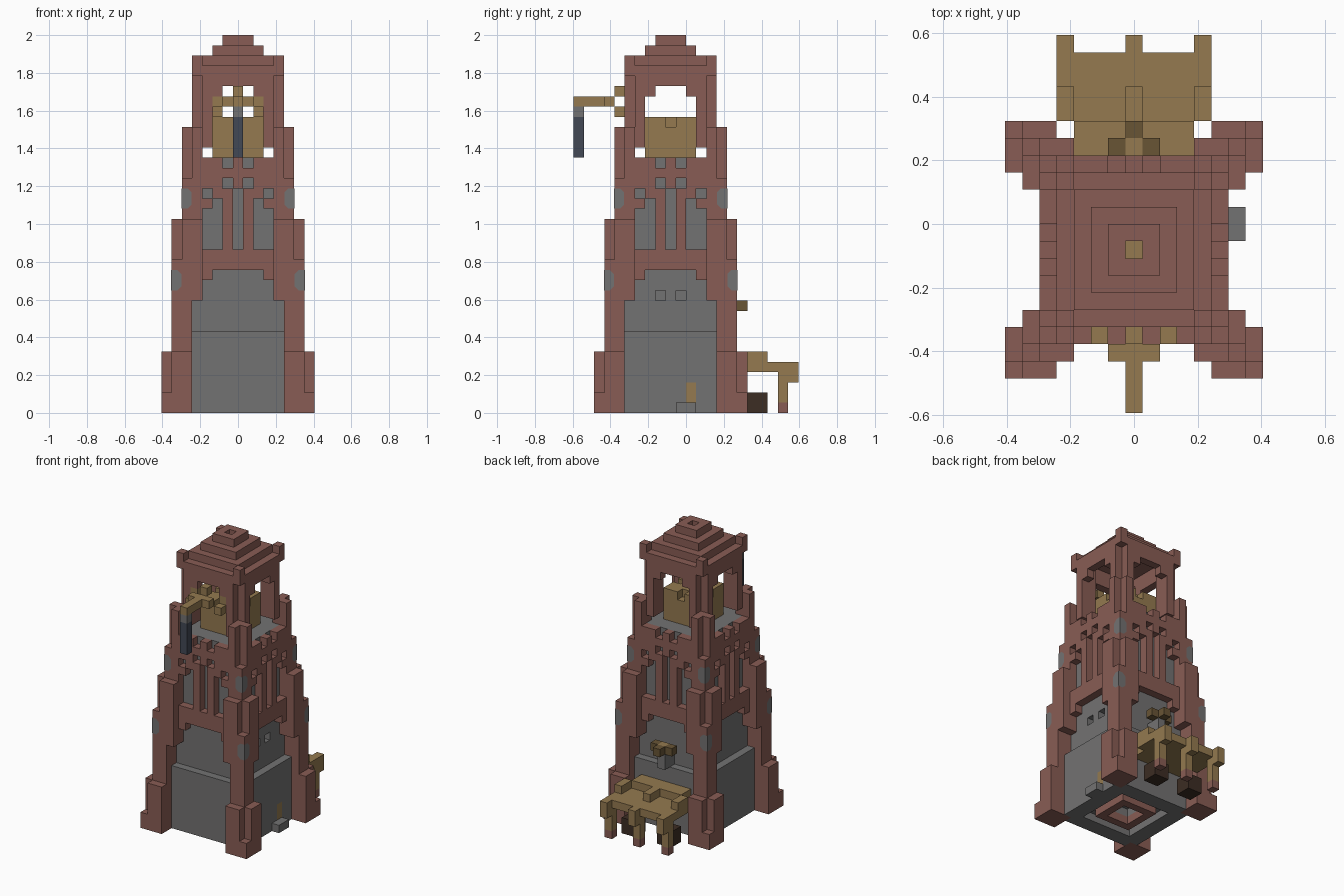
import bpy
import bmesh
from math import radians
from mathutils import Vector

UNIT = 2 / 37          # size of one block
SHIFT = Vector((0, -1.5, 0))   # tower axis sits ahead of the model centre

if "Cube" in bpy.data.objects:
    bpy.data.objects.remove(bpy.data.objects["Cube"])


def material(name, red, green, blue):
    mat = bpy.data.materials.new(name)
    mat.use_nodes = True
    color = (red, green, blue, 1)
    mat.diffuse_color = color
    mat.node_tree.nodes["Principled BSDF"].inputs["Base Color"].default_value = color
    return mat


BRICK = material("red brick", .25, .108, .089)
STONE = material("grey stone", .171, .168, .168)
WOOD = material("pale wood", .297, .194, .08)
BROWN = material("brown wood", .138, .089, .036)
DARK = material("dark wood", .045, .026, .017)
CLOTH = material("slate cloth", .054, .065, .089)


def span(limits):
    """One number is a single block, a pair is an inclusive range."""
    first, last = limits if isinstance(limits, tuple) else (limits, limits)
    return range(first, last + 1)


def block(x, y, low, high):
    return {(i, j, k) for i in span(x) for j in span(y) for k in range(low, high)}


def square(reach, low, high):
    return block((-reach, reach), (-reach, reach), low, high)


def mirror(cells):
    return cells | {(-i, j, k) for i, j, k in cells}


def around(cells):
    """Repeat on all four sides of the tower."""
    result = set()
    for _ in range(4):
        cells = {(-j, i, k) for i, j, k in cells}
        result |= cells
    return result


def finish(name, bm, mat):
    mesh = bpy.data.meshes.new(name)
    bm.to_mesh(mesh)
    bm.free()
    mesh.materials.append(mat)
    obj = bpy.data.objects.new(name, mesh)
    bpy.context.collection.objects.link(obj)
    return obj


def part(name, mat, cells):
    """Skin a set of blocks with its outer faces only."""
    bm = bmesh.new()
    corners = {}

    def corner(point):
        key = tuple(round(2 * c) for c in point)
        if key not in corners:
            corners[key] = bm.verts.new((point + SHIFT) * UNIT)
        return corners[key]

    for cell in cells:
        middle = Vector(cell) + Vector((0, 0, .5))
        for axis in range(3):
            for sign in (-1, 1):
                step = Vector((0, 0, 0))
                step[axis] = sign
                if tuple(int(c) for c in Vector(cell) + step) in cells:
                    continue
                u, v = Vector((0, 0, 0)), Vector((0, 0, 0))
                u[(axis + 1) % 3] = .5
                v[(axis + 2) % 3] = .5 * sign
                face = middle + step / 2
                bm.faces.new([corner(face + p) for p in (-u - v, u - v, u + v, v - u)])
    bmesh.ops.dissolve_limit(bm, angle_limit=radians(1), verts=bm.verts, edges=bm.edges)
    return finish(name, bm, mat)


# Stepped corner buttresses with notched outer edges
lower = block((5, 7), (5, 7), 0, 6) - block(7, 7, 2, 6)
middle = block((5, 6), (5, 6), 6, 11) | block((4, 6), (4, 6), 11, 19)
middle -= block(6, 6, 15, 19)
upper = block((4, 5), (4, 5), 19, 28) - block(5, 5, 23, 28)
buttresses = around(lower | middle | upper)
part("corner_buttresses", BRICK, buttresses)

# Arch, slit windows and battlements, repeated on each side
openings = block(0, -5, 16, 22) | mirror(
    block(3, -5, 16, 20) | block(2, -5, 16, 21) | block(3, -5, 21, 22)
    | block(1, -5, 22, 23) | block(1, -5, 24, 25))
screen = block((-3, 3), -5, 14, 25) - openings
screen |= mirror(block(3, -5, 13, 14))
part("window_screens", BRICK, around(screen) - buttresses)

# Stone core with a recess underneath and small wall holes
door = block(5, 2, 1, 3)
core = square(5, 0, 8) | square(4, 8, 25)
core -= square(3, 0, 1) | square(1, 1, 2)
core -= block(4, -1, 11, 12) | block(4, 1, 11, 12)
plinth_ring = square(2, 0, 1) - square(1, 0, 1)
part("stone_core", STONE, core - buttresses - door)
part("base_ring", BRICK, plinth_ring)
part("side_door", WOOD, door)
part("side_step", STONE, block(6, (1, 2), 0, 1))

# Belfry pillars, brackets and stepped roof
pillar = block((3, 4), (3, 4), 26, 33) - block(4, 4, 28, 33)
pillar |= block(4, 4, 33, 35)
beam = square(4, 32, 34) - square(3, 32, 34)
beam -= around(block(4, 4, 32, 33))
bracket = mirror(block(2, -4, 31, 32))
roof = square(3, 34, 35) | square(2, 35, 36) | square(1, 36, 37)
roof -= block(0, 0, 34, 37)
part("belfry", BRICK, around(pillar | bracket) | beam | roof)

# Wooden chamber inside the belfry
part("belfry_chamber", WOOD, square(2, 25, 29) - around(block(2, 0, 28, 29)))

# Hoist on the front, with its hanging cloth
hoist = block(0, (-9, -6), 30, 31) | block((-1, 1), -6, 30, 31)
hoist |= block(0, -5, 31, 32)
hoist |= mirror(block(2, -5, 29, 30) | block(2, -4, 30, 31))
part("hoist", WOOD, hoist)
part("hoist_hook", STONE, block(0, -9, 29, 30))
part("hanging_cloth", CLOTH, block(0, -9, 25, 29))

# Rear landing with raised ribs, posts and end lips
deck = block((-4, 4), (8, 11), 4, 5) | block((-3, 3), (6, 7), 4, 6)
posts = set()
feet = set()
for x in (-4, 0, 4):
    deck |= block(x, (8, 9), 5, 6) | block(x, 12, 3, 5)
    posts |= block(x, 11, 1, 4)
    feet |= block(x, 11, 0, 1)
part("landing_deck", WOOD, deck)
part("landing_posts", WOOD, posts)
part("landing_post_feet", BRICK, feet)
part("landing_crates", DARK, mirror(block((2, 3), (8, 9), 0, 2)))

# Valve wheel above the landing
part("valve_stem", STONE, block(0, 6, 8, 10) | block(0, 5, 8, 10))
part("valve_hub", WOOD, block(0, 6, 10, 11))
part("valve_arms", BROWN, mirror(block(1, 6, 10, 11)) | block(0, 7, 10, 11))

# Stone patches wrapped round the buttress edges
bm = bmesh.new()
outline = [(0, -1), (.6, -1), (1, -.6), (1, .6), (.6, 1), (0, 1)]
for reach, height in ((6.5, 13), (5.5, 21)):
    out = reach + .05
    for sx in (-1, 1):
        for sy in (-1, 1):
            for along_x in (True, False):
                verts = []
                for inset, rise in outline:
                    edge = out - inset
                    flat = (sx * edge, sy * out) if along_x else (sx * out, sy * edge)
                    verts.append(bm.verts.new((Vector((*flat, height + rise)) + SHIFT) * UNIT))
                face = bm.faces.new(verts)
                face.normal_update()
                if face.normal.dot(Vector((sx, sy, 0))) < 0:
                    face.normal_flip()
finish("edge_patches", bm, STONE)
